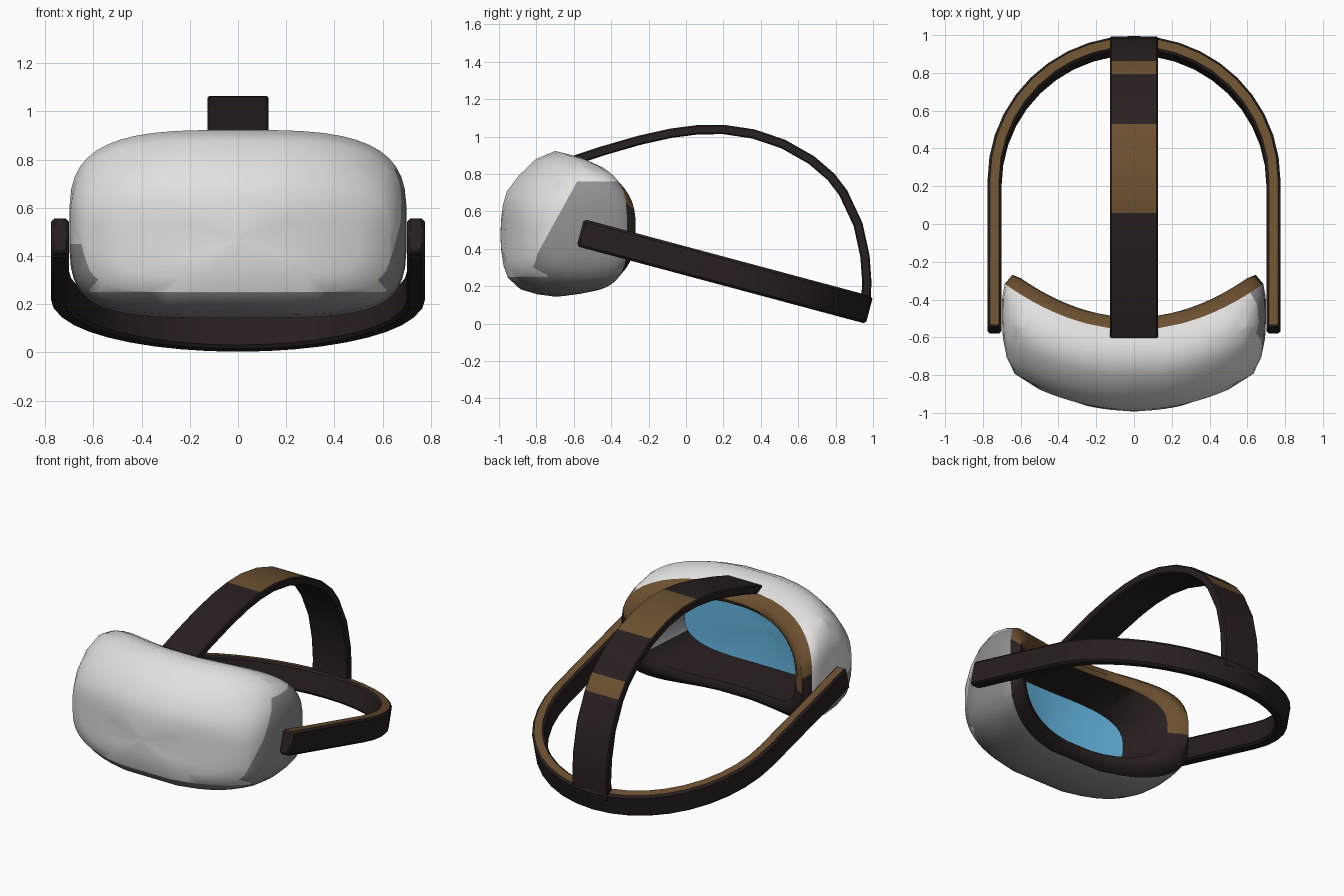
import bpy, bmesh, math
from mathutils import Vector

if "Cube" in bpy.data.objects:
    bpy.data.objects.remove(bpy.data.objects["Cube"])

def mat(name, r, g, b):
    m = bpy.data.materials.new(name)
    m.diffuse_color = (r, g, b, 1)
    m.use_nodes = True
    m.node_tree.nodes["Principled BSDF"].inputs["Base Color"].default_value = m.diffuse_color
    return m

WHITE = mat("shell white", .76, .75, .735)
GREY = mat("side grey", .28, .275, .29)
DARK = mat("dark brown", .022, .014, .014)
BROWN = mat("mid brown", .15, .08, .03)
BLUE = mat("lens blue", .12, .43, .69)

def finish(name, bm, mats, rule, angle=40):
    bmesh.ops.recalc_face_normals(bm, faces=bm.faces)
    bm.normal_update()
    for f in bm.faces:
        f.material_index = rule(f)
    me = bpy.data.meshes.new(name)
    bm.to_mesh(me)
    bm.free()
    for m in mats:
        me.materials.append(m)
    ob = bpy.data.objects.new(name, me)
    bpy.context.collection.objects.link(ob)
    bpy.ops.object.select_all(action='DESELECT')
    ob.select_set(True)
    bpy.context.view_layer.objects.active = ob
    bpy.ops.object.shade_smooth_by_angle(angle=math.radians(angle))
    return ob

def loft(bm, rings):
    vs = [[bm.verts.new(p) for p in r] for r in rings]
    faces = []
    n = len(rings[0])
    for a, b in zip(vs, vs[1:]):
        faces.append([bm.faces.new((a[i], a[(i + 1) % n], b[(i + 1) % n], b[i])) for i in range(n)])
    return vs, faces

# Curved rounded-rectangle ring: half width, half height, centre height, y at middle, bow
def ring(a, b, zc, y0, k, nt=3.3, nb=4.2, N=48):
    pts = []
    for i in range(N):
        t = 2 * math.pi * (i + .5) / N
        c, s = math.cos(t), math.sin(t)
        n = nt if s > 0 else nb
        x = a * math.copysign(abs(c) ** (2 / n), c)
        z = zc + b * math.copysign(abs(s) ** (2 / n), s)
        pts.append((x, y0 + k * x * x, z))
    return pts

# Headset body: shell, foam rim, recess and lens panel in one loft
shell = [ring(.02, .01, .47, -.992, .43), ring(.25, .08, .47, -.99, .43),
         ring(.50, .16, .47, -.984, .43),
         ring(.632, .23, .475, -.965, .43), ring(.675, .305, .488, -.90, .43),
         ring(.695, .362, .518, -.81, .43), ring(.70, .39, .533, -.71, .45),
         ring(.698, .372, .527, -.62, .48), ring(.685, .35, .518, -.56, .52)]
foam = [ring(.645, .325, .515, -.51, .58, 2.6, 3), ring(.60, .29, .51, -.495, .58, 2.6, 3),
        ring(.545, .26, .515, -.51, .56, 2.6, 3)]
recess = [ring(.50, .24, .515, -.79, .38, 2.6, 2.8)]
lens = [ring(.25, .12, .515, -.80, .38, 2.6, 2.8), ring(.02, .01, .515, -.80, .38)]
bm = bmesh.new()
vs, bands = loft(bm, shell + foam + recess + lens)
bm.faces.new(vs[0])
bm.faces.new(vs[-1]).material_index = 4
# first pass: 0 shell, 3 foam, 2 recess wall, 4 lens
for i, band in enumerate(bands):
    for f in band:
        f.material_index = 0 if i < 8 else 3 if i < 11 else 2 if i == 11 else 4

# cut clean colour borders into the shell
def cut(co, no, test):
    fs = [f for f in bm.faces if f.material_index == 0 and test(f.calc_center_median())]
    geom = fs + list({e for f in fs for e in f.edges}) + list({v for f in fs for v in f.verts})
    bmesh.ops.bisect_plane(bm, geom=geom, dist=1e-5, plane_co=co, plane_no=no)

cut((0, 0, .25), (0, 0, 1), lambda c: True)
cut((0, -.78, .40), (0, 1, -.55), lambda c: abs(c.x) > .6)
cut((0, 0, .76), (0, 0, 1), lambda c: c.x > .55)
cut((0, 0, .45), (0, 0, 1), lambda c: c.x < -.6)

def body_rule(f):
    k = f.material_index
    c = f.calc_center_median()
    if k == 0:
        top = .76 if c.x > 0 else .45
        side = abs(c.x) > .6 and c.z < top and c.y > -.78 + (c.z - .4) * .55
        if c.x > 0 and c.z > .6 and f.normal.x < .45:
            side = False
        return 1 if side or (c.z < .25 and f.normal.y < .5) else 0
    if k == 3:
        return 3 if c.z > (.6 if c.x > 0 else .5) else 2
    if k == 2 and c.x > .42 and .40 < c.z < .56:
        return 1
    return k

finish("headset_body", bm, [WHITE, GREY, DARK, BROWN, BLUE], body_rule, 50)

# Strap: rectangular section swept along a path, caps at both ends
def strap(name, path, half_u, half_v, frame, rule, bevel):
    rings = []
    for i, p in enumerate(path):
        t = (path[min(i + 1, len(path) - 1)] - path[max(i - 1, 0)]).normalized()
        u, v = frame(t)
        rings.append([p + u * half_u * a + v * half_v * b
                      for a, b in ((-1, -1), (1, -1), (1, 1), (-1, 1))])
    bm = bmesh.new()
    vs, _ = loft(bm, rings)
    bm.faces.new(vs[0])
    bm.faces.new(vs[-1])
    ob = finish(name, bm, [DARK, BROWN], rule, 35)
    bev = ob.modifiers.new("soft edges", 'BEVEL')
    bev.width = bevel
    bev.segments = 1
    bev.limit_method = 'ANGLE'
    bev.angle_limit = math.radians(50)
    bev.material = 0

# Head band: tilted U around the head
up = Vector((0, .256, .967)).normalized()
plan = [(.738, -.565), (.738, -.15), (.738, .22)]
arc = [(.738 * math.cos(math.pi * i / 20), .22 + .725 * math.sin(math.pi * i / 20)) for i in range(1, 20)]
plan = plan + arc + [(-x, y) for x, y in reversed(plan)]
path = [Vector((x, y, .486 - .268 * (y + .565))) for x, y in plan]
strap("head_band", path, .037, .075, lambda t: (t.cross(up).normalized(), up),
      lambda f: 1 if f.normal.dot(up) > .7 else 0, .013)

# Top strap: arched over the head
arch = [(-.60, .872), (-.45, .922), (-.25, .98), (-.08, 1.018), (.06, 1.036), (.20, 1.038),
        (.36, 1.014), (.52, .96), (.67, .875), (.775, .785), (.84, .70), (.92, .53),
        (.957, .36), (.967, .22), (.96, .10)]
xv = Vector((1, 0, 0))

def arch_rule(f):
    c = f.calc_center_median()
    outer = f.normal.dot(Vector((0, c.y - .2, c.z - .3)).normalized()) > .5
    return 1 if outer and (.06 < c.y < .53 or .78 < c.y < .84) else 0

strap("top_strap", [Vector((0, y, z)) for y, z in arch], .127, .025,
      lambda t: (xv, xv.cross(t).normalized()), arch_rule, .007)
